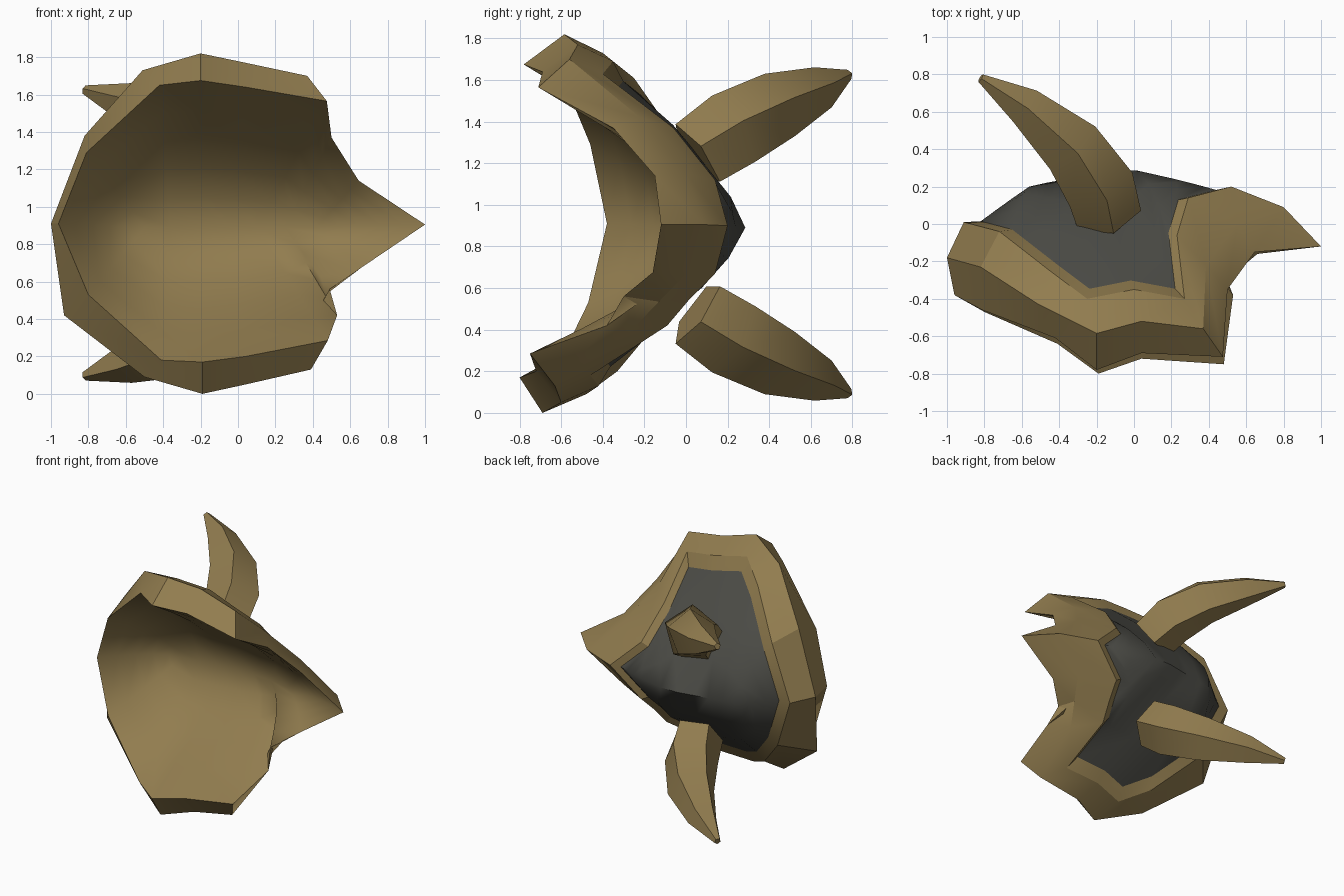
import bpy, bmesh, math
from mathutils import Vector

if "Cube" in bpy.data.objects:
    bpy.data.objects.remove(bpy.data.objects["Cube"])


def material(name, rgb):
    m = bpy.data.materials.new(name)
    m.diffuse_color = (*rgb, 1)
    m.use_nodes = True
    m.node_tree.nodes["Principled BSDF"].inputs["Base Color"].default_value = m.diffuse_color
    return m


BRONZE = material("bronze", (0.285, 0.203, 0.078))
CHARCOAL = material("charcoal", (0.07, 0.07, 0.06))


def make(name, rings, mat, angle, flip=False, cap=False):
    """Skin consecutive closed rings of equal length."""
    bm = bmesh.new()
    vs = [[bm.verts.new(p) for p in ring] for ring in rings]
    n = len(rings[0])
    for a, b in zip(vs, vs[1:]):
        for i in range(n):
            j = (i + 1) % n
            bm.faces.new((a[i], a[j], b[j], b[i]))
    if cap:
        bm.faces.new(vs[0])
        bm.faces.new(vs[-1])
    bmesh.ops.remove_doubles(bm, verts=bm.verts, dist=0.0005)
    if cap:
        bmesh.ops.recalc_face_normals(bm, faces=bm.faces)
    if flip:
        bmesh.ops.reverse_faces(bm, faces=bm.faces)
    me = bpy.data.meshes.new(name)
    bm.to_mesh(me)
    bm.free()
    me.materials.append(mat)
    ob = bpy.data.objects.new(name, me)
    bpy.context.collection.objects.link(ob)
    bpy.ops.object.select_all(action='DESELECT')
    ob.select_set(True)
    bpy.context.view_layer.objects.active = ob
    bpy.ops.object.shade_smooth_by_angle(angle=math.radians(angle))
    return ob


# Trim loops: left tip, over the top, right point, back along the bottom
front_loop = [
    (-.96, -.38, .91), (-.81, -.46, 1.29), (-.42, -.61, 1.65), (-.2, -.78, 1.675),
    (.04, -.69, 1.64), (.475, -.71, 1.565), (.5, -.35, 1.37), (.645, -.15, 1.14),
    (1, -.12, .905),
    (.66, -.16, .675), (.49, -.3, .56), (.53, -.38, .42), (.48, -.75, .285),
    (.04, -.72, .2), (-.19, -.8, .17), (-.41, -.64, .18), (-.8, -.47, .53)]
outer_loop = [
    (-1, -.18, .91), (-.82, -.23, 1.38), (-.51, -.43, 1.73), (-.2, -.585, 1.82),
    (.04, -.52, 1.77), (.37, -.56, 1.7), (.385, -.22, 1.42), (.55, 0, 1.15),
    (.8, .09, .905),
    (.55, 0, .67), (.475, -.13, .535), (.4, -.26, .4), (.39, -.63, .13),
    (.04, -.6, .05), (-.19, -.69, 0), (-.5, -.5, .09), (-.93, -.3, .42)]
back_loop = [
    (-.91, .01, .91), (-.72, -.04, 1.31), (-.45, -.25, 1.61), (-.25, -.4, 1.73),
    (0, -.35, 1.69), (.27, -.4, 1.63), (.23, -.06, 1.37), (.29, .14, 1.12),
    (.52, .2, .9),
    (.29, .14, .67), (.26, .02, .55), (.23, -.09, .42), (.27, -.46, .18),
    (0, -.42, .13), (-.25, -.48, .09), (-.45, -.33, .2), (-.74, -.08, .5)]
centre = Vector((-.15, .05, .9))
step_loop = [Vector(p).lerp(centre, .12) for p in back_loop]
make("trim", [front_loop, outer_loop, back_loop, step_loop], BRONZE, 28)


def dome(loop, xs, ys, steps, lift):
    """Rings running from a loop up to a horizontal ridge; lift(t, p, r) gives y."""
    order = [0, 0, 1, 2, 3, 4, 5, 6, 6, 6, 5, 5, 4, 3, 2, 1, 0]
    ridge = [Vector((xs[k], ys[k], .89)) for k in order]
    rings = [[Vector(p) for p in loop]]
    for t in steps:
        ring = []
        for p, r in zip(rings[0], ridge):
            q = p.lerp(r, t)
            q.y = lift(t, p, r)
            ring.append(q)
        rings.append(ring)
    return rings + [ridge]


def plate_y(t, p, r):
    bulge = .34 * t * (1 - t) * abs(p.z - .89) / .7
    return p.y + (r.y - p.y) * t + bulge


def bowl_y(t, p, r):
    return p.y + (r.y - p.y) * math.sin(t * math.pi / 2)


# Dark outer plate and concave lining
make("back_plate", dome(step_loop, (-.56, -.47, -.36, -.25, -.12, .02, .22),
                        (.2, .22, .24, .26, .285, .285, .24), (.3, .65), plate_y),
     CHARCOAL, 60)
make("lining", dome(front_loop, (-.5, -.36, -.2, -.04, .1, .25, .42),
                    (0, .03, .05, .06, .06, .05, .02), (.2, .4, .6, .8), bowl_y),
     BRONZE, 80, flip=True)

# Two curved five-sided horns, mirrored top to bottom
spine = [((-.14, .05, 1.235), .185), ((-.19, .21, 1.35), .2), ((-.34, .42, 1.465), .175),
         ((-.59, .635, 1.555), .11), ((-.82, .78, 1.625), .025)]


def horn(name, mirror):
    pts = [Vector(p) for p, r in spine]
    rings = []
    for k, (p, r) in enumerate(spine):
        t = (pts[min(k + 1, 4)] - pts[max(k - 1, 0)]).normalized()
        up = (Vector((0, 0, 1)) - t * t.z).normalized()
        side = t.cross(up)
        ring = []
        for s in range(5):
            a = math.tau * s / 5
            q = pts[k] + (up * math.cos(a) + side * math.sin(a)) * r
            ring.append((q.x, q.y, 1.72 - q.z if mirror else q.z))
        rings.append(ring)
    make(name, rings, BRONZE, 50, cap=True)


horn("upper_horn", False)
horn("lower_horn", True)
